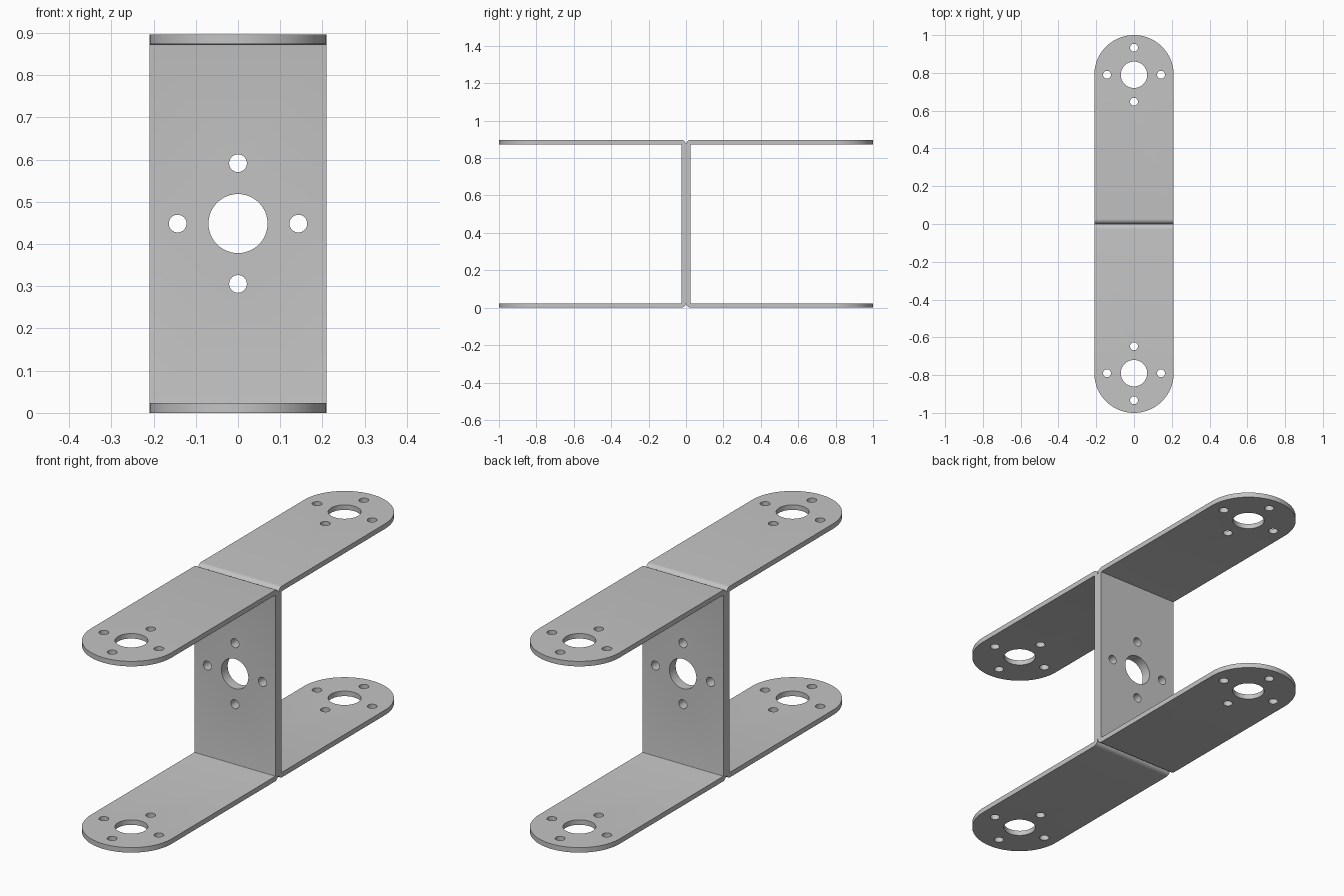
import bpy, bmesh, math
from mathutils import Matrix

if "Cube" in bpy.data.objects:
    bpy.data.objects.remove(bpy.data.objects["Cube"])

WIDTH, HEIGHT, LENGTH = 0.42, 0.897, 1.0
THICK, BEND_IN = 0.0235, 0.003      # sheet thickness, inner bend radius
HOLE_Y = -(LENGTH - WIDTH / 2)      # centre of each rounded end
BIG_R, SMALL_R, RING_R = 0.07, 0.021, 0.143

# Sheet metal colour
metal = bpy.data.materials.new("grey_metal")
metal.use_nodes = True
grey = (0.55, 0.55, 0.55, 1)
metal.diffuse_color = grey
metal.node_tree.nodes["Principled BSDF"].inputs["Base Color"].default_value = grey


def make_object(name, bm):
    bmesh.ops.recalc_face_normals(bm, faces=bm.faces)
    mesh = bpy.data.meshes.new(name)
    bm.to_mesh(mesh)
    bm.free()
    obj = bpy.data.objects.new(name, mesh)
    bpy.context.collection.objects.link(obj)
    return obj


def prism(name, points, offset):
    """Extrude a closed outline of 3D points along an offset."""
    bm = bmesh.new()
    face = bm.faces.new([bm.verts.new(p) for p in points])
    new = bmesh.ops.extrude_face_region(bm, geom=[face])["geom"]
    bmesh.ops.translate(bm, vec=offset,
                        verts=[v for v in new if isinstance(v, bmesh.types.BMVert)])
    return make_object(name, bm)


def arc(cx, cy, r, start, end, steps):
    angles = [math.radians(start + (end - start) * i / steps) for i in range(steps + 1)]
    return [(cx + r * math.cos(a), cy + r * math.sin(a)) for a in angles]


# U-shaped sheet profile in the y-z plane, with rounded bends
bend_out = BEND_IN + THICK
cy = -bend_out
low, high = bend_out, HEIGHT - bend_out
outline = ([(-1.1, 0)] + arc(cy, low, bend_out, -90, 0, 8)
           + arc(cy, high, bend_out, 0, 90, 8)
           + [(-1.1, HEIGHT), (-1.1, HEIGHT - THICK)]
           + arc(cy, high, BEND_IN, 90, 0, 5)
           + arc(cy, low, BEND_IN, 0, -90, 5) + [(-1.1, THICK)])
bracket = prism("front_bracket", [(-0.3, y, z) for y, z in outline], (0.6, 0, 0))

# Plan outline that trims the arms to width with rounded ends
plan = arc(0, HOLE_Y, WIDTH / 2, 180, 360, 48) + [(WIDTH / 2, 0.2), (-WIDTH / 2, 0.2)]
trim = prism("trim_cutter", [(x, y, -0.2) for x, y in plan], (0, 0, HEIGHT + 0.4))

# Bolt pattern drilled through both arms and through the web
bm = bmesh.new()
pattern = [(0, 0, BIG_R)] + [(x * RING_R, y * RING_R, SMALL_R)
                             for x, y in ((1, 0), (-1, 0), (0, 1), (0, -1))]
middle = Matrix.Translation((0, 0, HEIGHT / 2))
drills = ((Matrix.Translation((0, HOLE_Y, HEIGHT / 2)), HEIGHT + 0.2),
          (middle @ Matrix.Rotation(math.pi / 2, 4, 'X'), 0.2))
for place, depth in drills:
    for x, y, r in pattern:
        bmesh.ops.create_cone(bm, cap_ends=True, segments=48 if r == BIG_R else 32,
                              radius1=r, radius2=r, depth=depth,
                              matrix=place @ Matrix.Translation((x, y, 0)))
holes = make_object("hole_cutter", bm)

# Cut the sheet, then discard the cutters
for cutter, operation in ((trim, 'INTERSECT'), (holes, 'DIFFERENCE')):
    cutter.hide_render = True
    mod = bracket.modifiers.new(cutter.name, 'BOOLEAN')
    mod.object, mod.operation, mod.solver = cutter, operation, 'EXACT'
graph = bpy.context.evaluated_depsgraph_get()
mesh = bpy.data.meshes.new_from_object(bracket.evaluated_get(graph))
bracket.modifiers.clear()
bracket.data = mesh
for cutter in (trim, holes):
    bpy.data.objects.remove(cutter)

# Smooth the bends, rims and holes, keep the broad faces flat
mesh.materials.clear()
mesh.materials.append(metal)
for poly in mesh.polygons:
    poly.material_index = 0
    poly.use_smooth = poly.area < 0.01
mesh.set_sharp_from_angle(angle=math.radians(30))

# Matching bracket, back to back
rear = bpy.data.objects.new("rear_bracket", mesh)
rear.rotation_euler.z = math.pi
bpy.context.collection.objects.link(rear)
